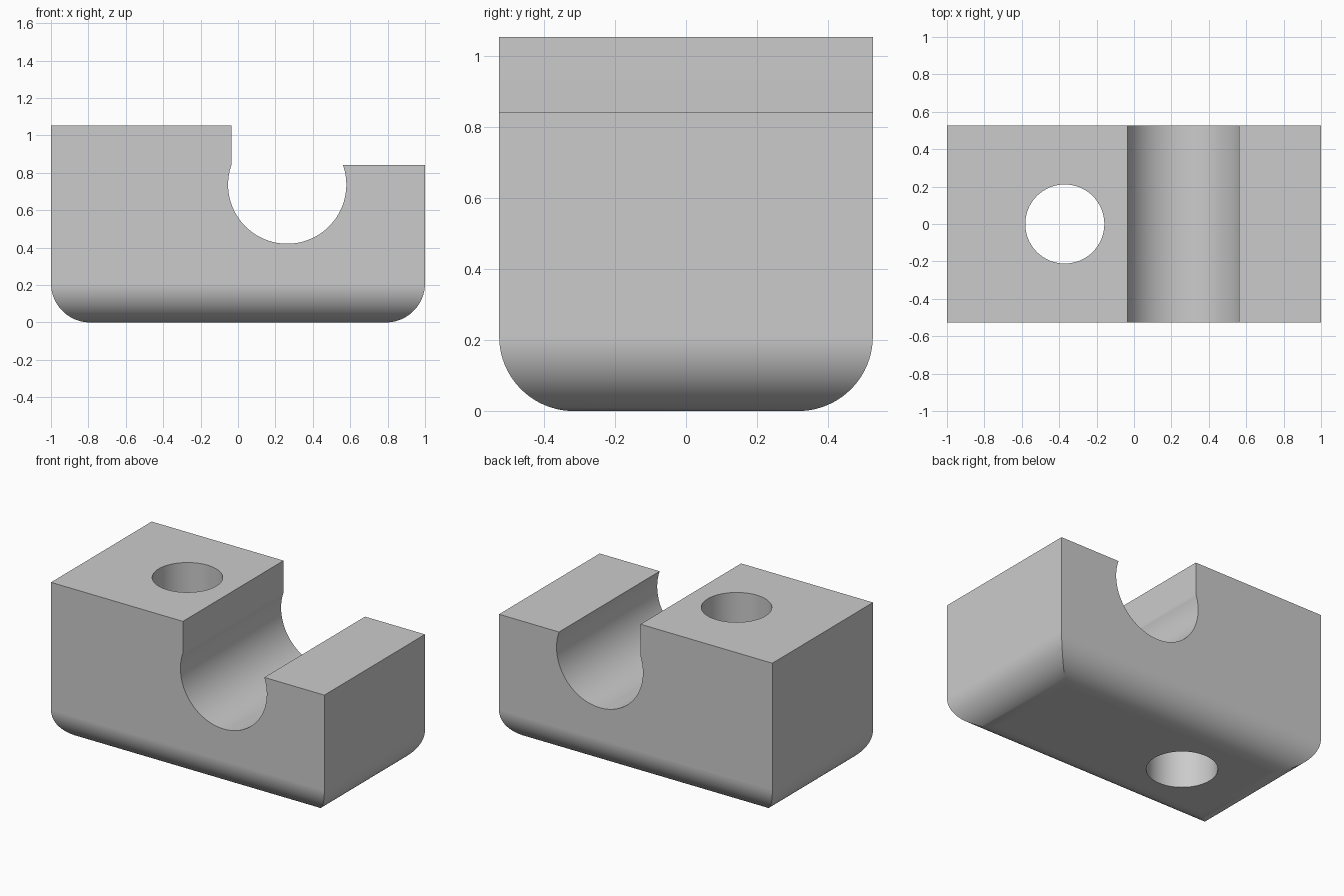
import bpy
import bmesh
from math import sin, cos, pi, radians, acos, asin
from mathutils import Vector

cube = bpy.data.objects.get("Cube")
if cube:
    bpy.data.objects.remove(cube, do_unlink=True)

HALF_X, HALF_Y, HEIGHT = 1.0, 0.526, 1.053
FILLET = 0.21                      # rounding of the four bottom edges
LEDGE = 0.842                      # height of the low jaw
CX, CZ, CR = 0.263, 0.737, 0.316   # round channel
HOLE_X, HOLE_R = -0.37, 0.2115     # bolt hole

grey = bpy.data.materials.new("plain grey")
grey.use_nodes = True
grey.diffuse_color = (0.6, 0.6, 0.6, 1)
grey.node_tree.nodes["Principled BSDF"].inputs["Base Color"].default_value = (0.6, 0.6, 0.6, 1)


def arc(cx, cy, r, start, end, steps):
    return [(cx + r * cos(start + (end - start) * i / steps),
             cy + r * sin(start + (end - start) * i / steps)) for i in range(steps + 1)]


def rounded_bottom(half):
    """Lower outline, from the upper left round to the lower right."""
    inner = half - FILLET
    return (arc(-inner, FILLET, FILLET, pi, 1.5 * pi, 20)
            + arc(inner, FILLET, FILLET, -0.5 * pi, 0, 20))


def prism(name, outline, place, direction):
    """Extrude a 2D outline placed in space along a direction."""
    bm = bmesh.new()
    face = bm.faces.new([bm.verts.new(place(u, v)) for u, v in outline])
    ext = bmesh.ops.extrude_face_region(bm, geom=[face])
    verts = [g for g in ext["geom"] if isinstance(g, bmesh.types.BMVert)]
    bmesh.ops.translate(bm, verts=verts, vec=Vector(direction))
    bmesh.ops.recalc_face_normals(bm, faces=bm.faces)
    mesh = bpy.data.meshes.new(name)
    bm.to_mesh(mesh)
    bm.free()
    mesh.materials.append(grey)
    obj = bpy.data.objects.new(name, mesh)
    bpy.context.collection.objects.link(obj)
    return obj


def boolean(target, cutter, operation):
    """Apply a boolean and discard its cutter."""
    mod = target.modifiers.new("cut", "BOOLEAN")
    mod.operation, mod.solver, mod.object = operation, "EXACT", cutter
    bpy.context.view_layer.update()
    graph = bpy.context.evaluated_depsgraph_get()
    mesh = bpy.data.meshes.new_from_object(target.evaluated_get(graph))
    target.modifiers.clear()
    target.data = mesh
    bpy.data.objects.remove(cutter, do_unlink=True)


# Stepped front profile with the open round channel
rise = asin((LEDGE - CZ) / CR)
channel = arc(CX, CZ, CR, rise, -pi - rise, 72)
wall_x = channel[-1][0]
outline = (rounded_bottom(HALF_X) + [(HALF_X, LEDGE)] + channel
           + [(wall_x, HEIGHT), (-HALF_X, HEIGHT)])
block = prism("clamp_block", outline, lambda u, v: (u, -HALF_Y, v), (0, 2 * HALF_Y, 0))

# Rounding of the front and back bottom edges, mitred at the corners
top = HEIGHT + 0.2
side = rounded_bottom(HALF_Y) + [(HALF_Y, top), (-HALF_Y, top)]
envelope = prism("side_envelope", side, lambda u, v: (-1.2, u, v), (2.4, 0, 0))
boolean(block, envelope, "INTERSECT")

# Vertical bolt hole
circle = arc(HOLE_X, 0, HOLE_R, 0, 2 * pi, 64)[:-1]
boolean(block, prism("hole_cutter", circle, lambda u, v: (u, v, -0.2), (0, 0, 1.6)), "DIFFERENCE")

# Smooth curved faces, keep flat faces crisp
bpy.ops.object.select_all(action="DESELECT")
block.select_set(True)
bpy.context.view_layer.objects.active = block
bpy.ops.object.shade_smooth_by_angle(angle=radians(20))
weighted = block.modifiers.new("even normals", "WEIGHTED_NORMAL")
weighted.keep_sharp = True
